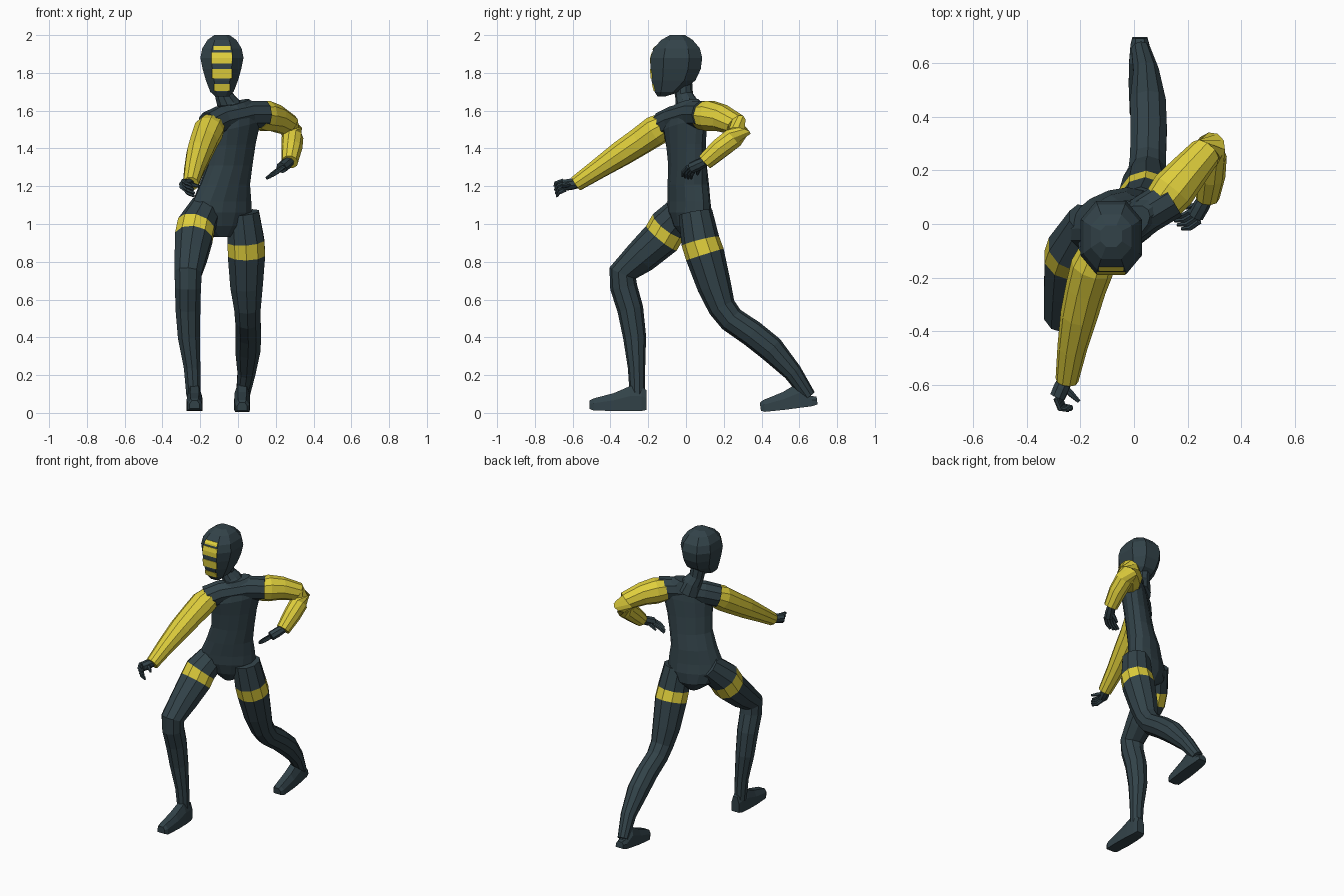
import bpy, bmesh, math
from mathutils import Vector


def material(name, rgb):
    m = bpy.data.materials.new(name)
    m.diffuse_color = (*rgb, 1)
    return m


DARK = material("dark slate", (0.032, 0.055, 0.066))
YELLOW = material("warm yellow", (0.74, 0.62, 0.045))


def skin(name, rings, mats=(DARK,), yellow=()):
    """Bridge a list of equal rings; segments listed in yellow get material 1."""
    bm = bmesh.new()
    vs = [[bm.verts.new(p) for p in ring] for ring in rings]
    n = len(vs[0])
    for s in range(len(vs) - 1):
        for i in range(n):
            j = (i + 1) % n
            f = bm.faces.new((vs[s][i], vs[s][j], vs[s + 1][j], vs[s + 1][i]))
            f.material_index = 1 if s in yellow else 0
    bm.faces.new(vs[0][::-1])
    bm.faces.new(vs[-1])
    bmesh.ops.recalc_face_normals(bm, faces=bm.faces[:])
    me = bpy.data.meshes.new(name)
    bm.to_mesh(me)
    bm.free()
    for m in mats:
        me.materials.append(m)
    ob = bpy.data.objects.new(name, me)
    bpy.context.collection.objects.link(ob)
    return ob


def tube(name, pts, ref=(1, 0, 0), sides=10, mats=(DARK,), yellow=()):
    """Tapered tube through (x, y, z, radius) points."""
    P = [Vector(p[:3]) for p in pts]
    rings = []
    for k, p in enumerate(P):
        t = Vector()
        if k:
            t += (p - P[k - 1]).normalized()
        if k < len(P) - 1:
            t += (P[k + 1] - p).normalized()
        t.normalize()
        r = Vector(ref)
        u = (r - t * r.dot(t)).normalized()
        v = t.cross(u)
        rings.append([p + (u * math.cos(a) + v * math.sin(a)) * pts[k][3]
                      for a in (math.tau * (i + 0.5) / sides for i in range(sides))])
    return skin(name, rings, mats, yellow)


# torso: twisted ellipses (z, cx, cy, half width, half depth, yaw)
torso = [(0.93, -0.085, 0.03, 0.04, 0.05, 20), (0.99, -0.09, 0.03, 0.13, 0.09, 22),
         (1.06, -0.09, 0.02, 0.175, 0.10, 25), (1.12, -0.085, 0.015, 0.17, 0.095, 27),
         (1.21, -0.07, 0.012, 0.145, 0.095, 30), (1.31, -0.045, 0.008, 0.135, 0.085, 34),
         (1.42, -0.03, 0.0, 0.142, 0.082, 37), (1.52, -0.015, -0.005, 0.16, 0.082, 38),
         (1.59, -0.01, -0.002, 0.15, 0.07, 38), (1.64, -0.02, 0.0, 0.09, 0.055, 36)]
rings = []
for z, cx, cy, a, b, yaw in torso:
    c, s = math.cos(math.radians(yaw)), math.sin(math.radians(yaw))
    tilt = 0.25 * max(0, min(1, (z - 1.4) / 0.15))      # left shoulder is raised
    ring = []
    for i in range(14):
        t = math.tau * i / 14
        px, py = a * math.cos(t), b * math.sin(t)
        ring.append((cx + px * c - py * s, cy + px * s + py * c, z + px * tilt))
    rings.append(ring)
skin("torso", rings)

# shoulder yoke and neck
tube("shoulder_yoke", [(-0.155, -0.125, 1.52, 0.075), (-0.09, -0.06, 1.55, 0.077),
                       (0.05, 0.04, 1.58, 0.075), (0.14, 0.095, 1.58, 0.076)], ref=(0, 0, 1))
tube("neck", [(-0.03, 0.01, 1.58, 0.08), (-0.055, 0.005, 1.64, 0.06),
              (-0.075, -0.01, 1.68, 0.048), (-0.085, -0.02, 1.76, 0.052)])

# head: eight-sided rings (z, front y, back y, half width)
HX = -0.085
head = [(1.675, -0.15, -0.11, 0.035), (1.70, -0.167, -0.03, 0.062), (1.76, -0.183, 0.05, 0.085),
        (1.82, -0.188, 0.078, 0.102), (1.88, -0.187, 0.086, 0.114), (1.93, -0.172, 0.073, 0.104),
        (1.975, -0.13, 0.035, 0.076), (2.0, -0.085, -0.005, 0.04)]


def squircle(i, n):
    t = math.tau * (i + 0.5) / n
    c, s = math.cos(t), math.sin(t)
    m = math.cos(math.pi / n) ** 0.8
    return (math.copysign(abs(c) ** 0.8, c) / m, math.copysign(abs(s) ** 0.8, s) / m)


skin("head", [[(HX + hx * squircle(i, 8)[0], (f + b) / 2 + (b - f) / 2 * squircle(i, 8)[1], z)
               for i in range(8)] for z, f, b, hx in head])


# yellow plates down the face
def front_y(z):
    for (z0, f0, *_), (z1, f1, *_) in zip(head, head[1:]):
        if z0 <= z <= z1:
            return f0 + (f1 - f0) * (z - z0) / (z1 - z0)


for n, (zs, w) in enumerate([((1.705, 1.74), 0.043), ((1.77, 1.82), 0.052),
                             ((1.85, 1.88, 1.908), 0.054), ((1.92, 1.93, 1.943), 0.046)]):
    skin(f"face_plate_{n + 1}",
         [[(HX + sx * w, front_y(z) + dy, z) for sx, dy in
           ((-1, -0.003), (1, -0.003), (1, 0.005), (-1, 0.005))] for z in zs], (YELLOW,))

# sleeves
tube("right_sleeve", [(-0.135, -0.105, 1.525, 0.07), (-0.155, -0.16, 1.495, 0.082),
                      (-0.18, -0.24, 1.44, 0.076), (-0.205, -0.34, 1.375, 0.07),
                      (-0.23, -0.46, 1.295, 0.056), (-0.25, -0.582, 1.213, 0.043)],
     ref=(0, 0, 1), mats=(YELLOW,))
tube("left_sleeve", [(0.105, 0.075, 1.575, 0.075), (0.145, 0.125, 1.572, 0.084),
                     (0.2, 0.19, 1.56, 0.074), (0.265, 0.265, 1.525, 0.062),
                     (0.285, 0.285, 1.49, 0.058), (0.288, 0.25, 1.455, 0.058),
                     (0.285, 0.18, 1.4, 0.056), (0.274, 0.1, 1.328, 0.045)],
     ref=(0, 0, 1), mats=(YELLOW,))


# hands: palm, four bent fingers and a thumb
def hand(side, wrist, palm, bend, tip, spread, thumb):
    w, p, b, t, s, th = (Vector(v) for v in (wrist, palm, bend, tip, spread, thumb))
    tube(f"{side}_palm", [(*w, 0.027), (*(w.lerp(p, 0.5)), 0.031), (*p, 0.03)], ref=s, sides=8)
    for i in range(4):
        o = s * (i / 3 - 0.5)
        shrink = 0.85 if i in (0, 3) else 1
        tube(f"{side}_finger_{i + 1}",
             [(*(p + o * 0.9), 0.011), (*(b + o), 0.0105),
              (*(b + o + (t - b) * shrink), 0.007)], ref=s, sides=6)
    root = w.lerp(p, 0.4)
    tube(f"{side}_thumb", [(*root, 0.014), (*(root.lerp(th, 0.55)), 0.012), (*th, 0.007)],
         ref=s, sides=6)


hand("right", (-0.255, -0.575, 1.215), (-0.285, -0.645, 1.205), (-0.27, -0.683, 1.19),
     (-0.232, -0.69, 1.172), (0.012, 0.012, -0.055), (-0.205, -0.662, 1.20))
hand("left", (0.272, 0.105, 1.332), (0.23, 0.03, 1.297), (0.195, 0.008, 1.27),
     (0.158, 0.004, 1.243), (0.03, -0.045, 0.012), (0.188, 0.06, 1.262))

# legs, with a yellow band on each thigh
tube("right_leg", [(-0.165, 0.01, 1.095, 0.085), (-0.222, -0.092, 0.99, 0.104),
                   (-0.235, -0.13, 0.925, 0.104), (-0.25, -0.24, 0.825, 0.09),
                   (-0.264, -0.335, 0.74, 0.076), (-0.265, -0.33, 0.665, 0.072),
                   (-0.265, -0.295, 0.55, 0.069), (-0.26, -0.272, 0.4, 0.061),
                   (-0.243, -0.262, 0.24, 0.046), (-0.235, -0.258, 0.09, 0.04)],
     mats=(DARK, YELLOW), yellow=(1,))
tube("left_leg", [(0.025, 0.05, 1.06, 0.09), (0.042, 0.076, 0.91, 0.102),
                  (0.045, 0.1, 0.838, 0.104), (0.045, 0.15, 0.67, 0.09),
                  (0.05, 0.19, 0.56, 0.074), (0.052, 0.24, 0.495, 0.07),
                  (0.055, 0.35, 0.42, 0.071), (0.052, 0.45, 0.34, 0.07),
                  (0.045, 0.565, 0.215, 0.05), (0.025, 0.65, 0.09, 0.037)],
     mats=(DARK, YELLOW), yellow=(1,))


# shoes: chamfered sections (y, bottom, top, half width), toe at y = 0
def shoe(name, x, y, z, pitch, heel_top):
    c, s = math.cos(math.radians(pitch)), math.sin(math.radians(pitch))
    rings = []
    for fy, z0, z1, hw in [(0, 0.012, 0.055, 0.026), (0.02, 0.003, 0.066, 0.038),
                           (0.13, 0, 0.095, 0.042), (0.215, 0, 0.132, 0.04),
                           (0.275, 0, 0.13 * heel_top, 0.035), (0.302, 0.006, 0.11 * heel_top, 0.028)]:
        h = z1 - z0
        prof = [(-1, 0), (1, 0), (1, 0.6), (0.55, 1), (-0.55, 1), (-1, 0.6)]
        rings.append([(x + px * hw, y + fy * c - (z0 + pz * h) * s, z + fy * s + (z0 + pz * h) * c)
                      for px, pz in prof])
    skin(name, rings)


shoe("right_shoe", -0.23, -0.511, 0.01, 0, 1)
shoe("left_shoe", 0.022, 0.398, 0.0, 7.5, 0.42)
